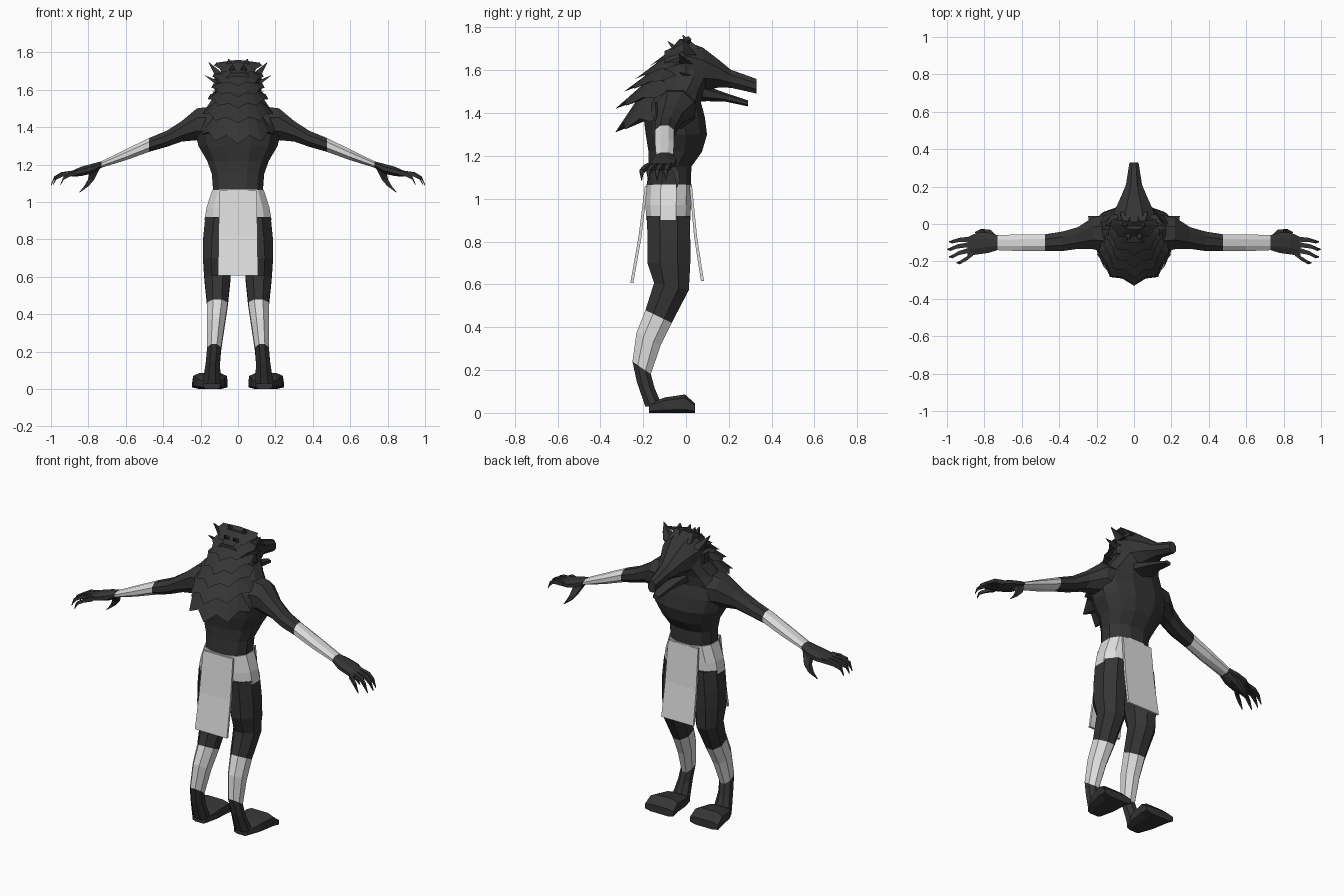
import bpy, bmesh, math
from mathutils import Vector


def material(name, rgb):
    m = bpy.data.materials.new(name)
    m.diffuse_color = (*rgb, 1)
    return m


FUR = material("dark fur", (0.035, 0.035, 0.035))
CLOTH = material("pale cloth", (0.72, 0.72, 0.72))


def finish(name, bm, mat, mirror=False):
    bmesh.ops.recalc_face_normals(bm, faces=bm.faces[:])
    me = bpy.data.meshes.new(name)
    bm.to_mesh(me)
    bm.free()
    me.materials.append(mat)
    ob = bpy.data.objects.new(name, me)
    bpy.context.collection.objects.link(ob)
    if mirror:
        mod = ob.modifiers.new("mirror", 'MIRROR')
        mod.use_mirror_merge = False
    return ob


def loft(name, secs, mat, axis='z', n=8, power=1.0, mirror=False, bm=None):
    """Skin rings given as (x, y, z, radius_a, radius_b, tilt)."""
    own = bm is None
    bm = bmesh.new() if own else bm
    rings = []
    for s in secs:
        c, ra, rb = Vector(s[:3]), s[3], s[4]
        t = s[5] if len(s) > 5 else 0
        u = Vector((0, 1, 0)) if axis == 'x' else Vector((1, 0, 0))
        v = Vector((0, math.cos(t), math.sin(t))) if axis == 'z' else Vector((0, 0, 1))
        k = math.cos(math.pi / n) ** power
        ring = []
        for i in range(n):
            a = (i + .5) * 2 * math.pi / n
            ca, sa = [math.copysign(abs(f(a)) ** power, f(a)) / k for f in (math.cos, math.sin)]
            ring.append(bm.verts.new(c + u * ra * ca + v * rb * sa))
        rings.append(ring)
    for r, q in zip(rings, rings[1:]):
        for i in range(n):
            j = (i + 1) % n
            bm.faces.new((r[i], r[j], q[j], q[i]))
    bm.faces.new(rings[0])
    bm.faces.new(rings[-1])
    if own:
        return finish(name, bm, mat, mirror)


# Torso and neck
loft("torso", [(0, -.08, 1.06, .133, .103), (0, -.075, 1.15, .14, .1),
               (0, -.05, 1.22, .165, .125), (0, -.045, 1.30, .212, .143),
               (0, -.055, 1.38, .23, .143), (0, -.055, 1.45, .215, .125),
               (0, -.03, 1.51, .165, .115), (0, 0, 1.57, .125, .115),
               (0, 0, 1.64, .11, .1)], FUR, n=12, power=.85)

# Head, snout and open jaw
loft("head", [(0, -.1, 1.6, .09, .09), (0, 0, 1.62, .125, .115),
              (0, .08, 1.605, .1, .1), (0, .15, 1.585, .068, .066),
              (0, .21, 1.56, .043, .042), (0, .33, 1.525, .024, .034)], FUR, 'y')
loft("lower_jaw", [(0, 0, 1.51, .09, .05), (0, .1, 1.49, .06, .03),
                   (0, .18, 1.475, .04, .018), (0, .29, 1.445, .018, .012)], FUR, 'y', n=6)

# Layered mane: each layer is a half skirt with a jagged lower edge


def mane_layer(i, zt, yt, zb, yb, yc, w, k=5):
    bm = bmesh.new()
    top, low = [], []
    for j in range(2 * k + 1):
        a = math.radians(100) * (j / k - 1)
        s, c = math.sin(a), math.cos(a)
        t = Vector((.55 * w * s, yc + (yt - yc) * c, zt - .02 * (1 - c)))
        b = Vector((w * s, yc + (yb - yc) * c, zb + .06 * (1 - c)))
        top.append(bm.verts.new(t))
        low.append(bm.verts.new(b if j % 2 else b.lerp(t, .2)))
    core = bm.verts.new((0, yc, zb + .08))
    crown = bm.verts.new((0, yc, zt))
    for j in range(2 * k):
        bm.faces.new((top[j], top[j + 1], low[j + 1], low[j]))
        bm.faces.new((low[j], low[j + 1], core))
        bm.faces.new((top[j], top[j + 1], crown))
    bm.faces.new((top[0], low[0], core, crown))
    bm.faces.new((top[-1], low[-1], core, crown))
    finish("mane_layer_%d" % i, bm, FUR)


for i, args in enumerate([(1.52, -.19, 1.31, -.33, -.13, .20),
                          (1.57, -.16, 1.42, -.33, -.11, .19),
                          (1.62, -.13, 1.50, -.29, -.08, .165),
                          (1.67, -.09, 1.56, -.235, -.05, .145),
                          (1.71, -.05, 1.62, -.17, -.02, .14),
                          (1.745, -.03, 1.68, -.09, .01, .13)]):
    mane_layer(i + 1, *args)

# Ears, cheek tufts and crest spikes


def spike(name, base, tip, r):
    loft(name, [(*base, r, r), (*tip, .002, .002)], FUR, n=4, mirror=True)


spike("ear", (.09, .02, 1.67), (.155, -.01, 1.745), .03)
spike("side_tuft", (.09, 0, 1.63), (.175, -.03, 1.675), .03)
spike("cheek_tuft", (.09, .02, 1.57), (.135, -.03, 1.59), .03)
spike("crest_spike", (.04, .03, 1.70), (.05, -.015, 1.765), .035)
spike("rear_crest_spike", (.03, -.01, 1.67), (.03, -.085, 1.735), .035)

# Arms
elbow = (.475, -.1, 1.305, .045, .037)
wrist = (.73, -.1, 1.2, .04, .017)
loft("upper_arm", [(.14, -.05, 1.41, .1, .1), (.22, -.05, 1.415, .085, .085),
                   (.30, -.075, 1.378, .058, .055), (.38, -.092, 1.338, .052, .043),
                   elbow], FUR, 'x', mirror=True)
loft("forearm_wrap", [elbow, (.6, -.1, 1.252, .045, .029), wrist], CLOTH, 'x', mirror=True)

# Hands with clawed fingers and thumb
loft("palm", [wrist, (.78, -.1, 1.178, .055, .026), (.84, -.105, 1.163, .058, .025),
              (.89, -.12, 1.15, .05, .015)], FUR, 'x', mirror=True)
bm = bmesh.new()
for y0, y1, tx, ty in [(-.08, -.085, .99, -.095), (-.107, -.12, 1.0, -.135),
                       (-.135, -.155, .99, -.175), (-.155, -.185, .95, -.207)]:
    loft("", [(.86, y0, 1.157, .014, .014), (tx - .055, y1, 1.148, .011, .011),
              (tx - .018, ty, 1.128, .009, .009), (tx, ty, 1.09, .002, .004)],
         FUR, 'x', n=4, bm=bm)
finish("fingers", bm, FUR, True)
loft("thumb", [(.765, -.08, 1.18, .026, .02), (.785, -.045, 1.12, .017, .014),
               (.81, -.038, 1.085, .012, .01), (.848, -.045, 1.05, .002, .002)],
     FUR, n=4, mirror=True)

# Cloth around the hips with front and back hanging flaps
loft("hip_cloth", [(0, -.083, .9, .18, .103), (0, -.083, .97, .168, .106),
                   (0, -.08, 1.067, .137, .107)], CLOTH, n=12, power=.8)
loft("rear_flap", [(0, -.186, 1.06, .1, .006), (0, -.215, .82, .104, .007),
                   (0, -.253, .607, .107, .007)], CLOTH, n=4)
loft("face_side_flap", [(0, .022, 1.06, .1, .006), (0, .045, .82, .104, .007),
                        (0, .077, .615, .107, .007)], CLOTH, n=4)

# Legs
knee = (.11, -.128, .45, .055, .068, -.45)
hock = (.128, -.207, .21, .037, .052, -.6)
loft("thigh", [(.095, -.082, .92, .08, .1), (.105, -.08, .8, .082, .1),
               (.112, -.08, .7, .076, .1), (.11, -.068, .59, .07, .083, -.2),
               knee], FUR, mirror=True)
loft("shin_wrap", [knee, (.118, -.175, .345, .047, .064, -.5), hock], CLOTH, mirror=True)
loft("ankle", [hock, (.135, -.188, .13, .038, .043, -.3),
               (.14, -.15, .03, .05, .04)], FUR, mirror=True)
loft("foot", [(.14, -.172, .022, .045, .022), (.145, -.1, .036, .075, .036),
              (.15, -.005, .043, .09, .043), (.15, .042, .022, .095, .022)],
     FUR, 'y', power=.55, mirror=True)
